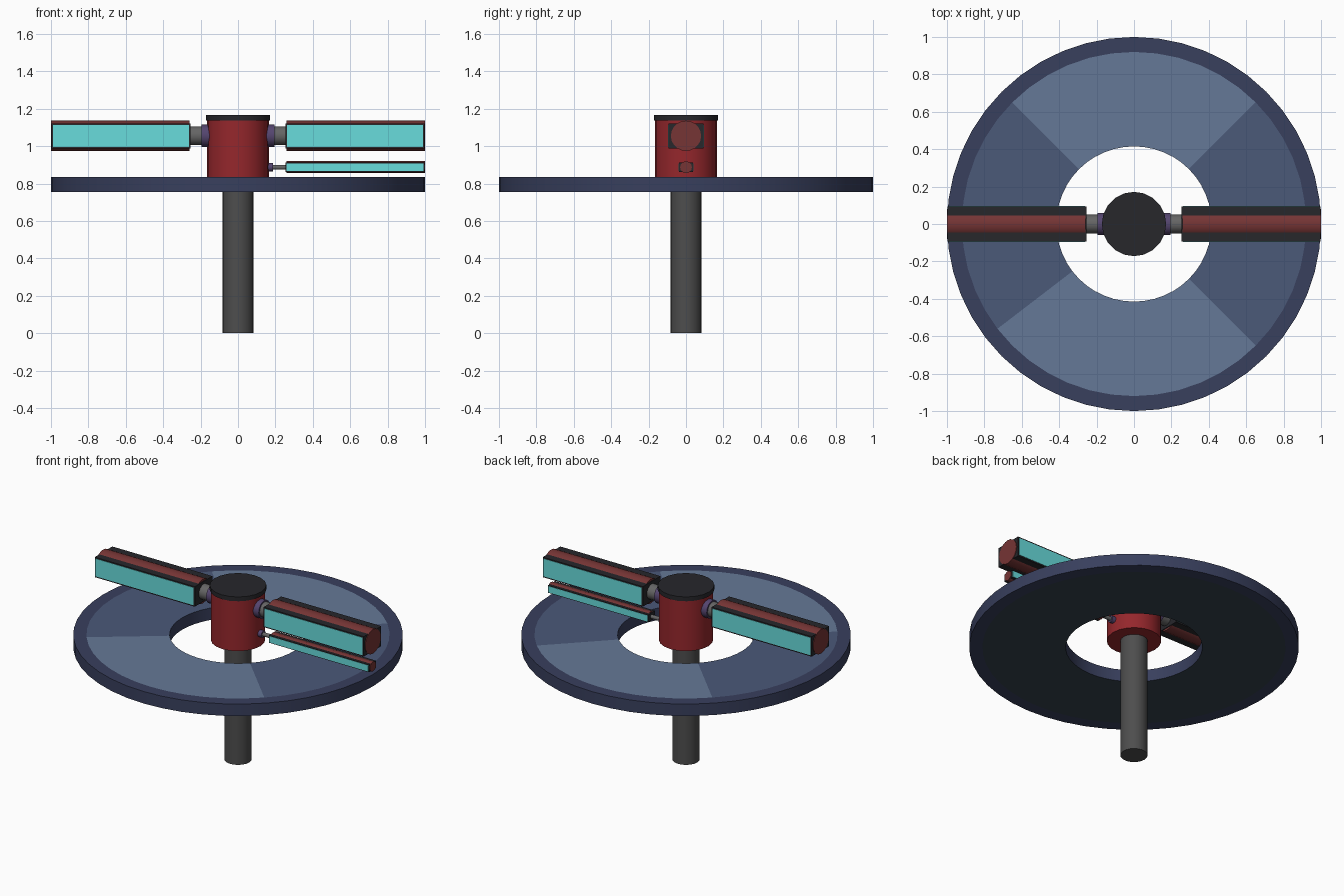
import bpy, bmesh, math
from mathutils import Matrix

if "Cube" in bpy.data.objects:
    bpy.data.objects.remove(bpy.data.objects["Cube"])


def mat(name, rgb):
    m = bpy.data.materials.new(name)
    m.diffuse_color = (*rgb, 1)
    m.use_nodes = True
    m.node_tree.nodes["Principled BSDF"].inputs["Base Color"].default_value = m.diffuse_color
    return m


RED = mat("red", (0.30, 0.02, 0.025))
DULL = mat("dull_red", (0.18, 0.035, 0.035))
DARK = mat("charcoal", (0.02, 0.02, 0.024))
CYAN = mat("cyan", (0.14, 0.72, 0.72))
PURPLE = mat("purple", (0.09, 0.06, 0.16))
STEEL = mat("steel", (0.13, 0.13, 0.13))
POLE = mat("pole_grey", (0.075, 0.075, 0.075))
RIM = mat("rim_navy", (0.04, 0.05, 0.11))
LIGHT = mat("light_sector", (0.13, 0.19, 0.31))
DEEP = mat("deep_sector", (0.07, 0.10, 0.19))
SLATE = mat("slate", (0.035, 0.055, 0.075))


def finish(bm, name, mats, smooth=True):
    bmesh.ops.recalc_face_normals(bm, faces=bm.faces)
    me = bpy.data.meshes.new(name)
    bm.to_mesh(me)
    bm.free()
    ob = bpy.data.objects.new(name, me)
    bpy.context.collection.objects.link(ob)
    for m in mats:
        me.materials.append(m)
    if smooth:
        bpy.context.view_layer.objects.active = ob
        ob.select_set(True)
        bpy.ops.object.shade_smooth_by_angle(angle=math.radians(35))
        ob.select_set(False)
    return ob


def cyl(name, m, r, a, b, axis="z", offset=0, sides=20):
    """Cylinder from a to b along z, or along x at height offset."""
    bm = bmesh.new()
    bmesh.ops.create_cone(bm, cap_ends=True, segments=sides, radius1=r, radius2=r,
                          depth=abs(b - a))
    mid = (a + b) / 2
    if axis == "x":
        M = Matrix.Translation((mid, 0, offset)) @ Matrix.Rotation(math.pi / 2, 4, "Y")
    else:
        M = Matrix.Translation((0, 0, mid))
    bm.transform(M)
    return finish(bm, name, [m])


def box(name, m, lo, hi):
    bm = bmesh.new()
    bmesh.ops.create_cube(bm, size=1)
    size = [h - l for l, h in zip(lo, hi)]
    mid = [(h + l) / 2 for l, h in zip(lo, hi)]
    bm.transform(Matrix.Translation(mid) @ Matrix.Diagonal((*size, 1)))
    return finish(bm, name, [m], False)


# Ring platform: revolved section, coloured by band and by sector
SEG = 48
section = [(0.415, 0.755), (0.92, 0.755), (1.0, 0.755), (1.0, 0.835), (0.92, 0.835), (0.415, 0.835)]
bm = bmesh.new()
rings = []
for i in range(SEG):
    a = math.tau * i / SEG
    rings.append([bm.verts.new((r * math.cos(a), r * math.sin(a), z)) for r, z in section])
for i in range(SEG):
    p, q = rings[i], rings[(i + 1) % SEG]
    for k in range(6):
        n = (k + 1) % 6
        f = bm.faces.new((p[k], q[k], q[n], p[n]))
        if k == 0:
            f.material_index = 3
        elif k == 4:
            f.material_index = 1 if 6 <= i < 18 or 29 <= i < 42 else 2
finish(bm, "ring_platform", [RIM, LIGHT, DEEP, SLATE])

# Pole, hub and cap
cyl("pole", POLE, 0.083, 0, 0.82)
cyl("hub", RED, 0.165, 0.80, 1.14)
cyl("hub_cap", DARK, 0.172, 1.137, 1.166)


def arm(name, side, z, half_y, half_z, r, grey_r, collar_r, collar_end, border, sides):
    """Radial arm: collar, rod, dark housing, red core and cyan side panels."""
    cyl(name + "_collar", PURPLE, collar_r, side * 0.14, side * collar_end, "x", z, 16)
    cyl(name + "_rod", STEEL, grey_r, side * 0.15, side * 0.27, "x", z, 16)
    x0, x1 = sorted((side * 0.255, side * 0.996))
    box(name + "_housing", DARK, (x0, -half_y, z - half_z), (x1, half_y, z + half_z))
    cyl(name + "_core", DULL, r, side * 0.26, side * 1.0, "x", z, sides)
    for tag, s in (("front", -1), ("back", 1)):
        y0, y1 = sorted((s * (half_y - 0.01), s * (half_y + 0.002)))
        box(f"{name}_{tag}_panel", CYAN, (x0 + border, y0, z - half_z + border),
            (x1 - border, y1, z + half_z - border))


# Two large arms and one slim lower arm
for label, s in (("right", 1), ("left", -1)):
    arm(label + "_arm", s, 1.055, 0.093, 0.067, 0.081, 0.05, 0.06, 0.195, 0.008, 20)
arm("lower_arm", 1, 0.887, 0.037, 0.025, 0.032, 0.013, 0.023, 0.188, 0.004, 12)
